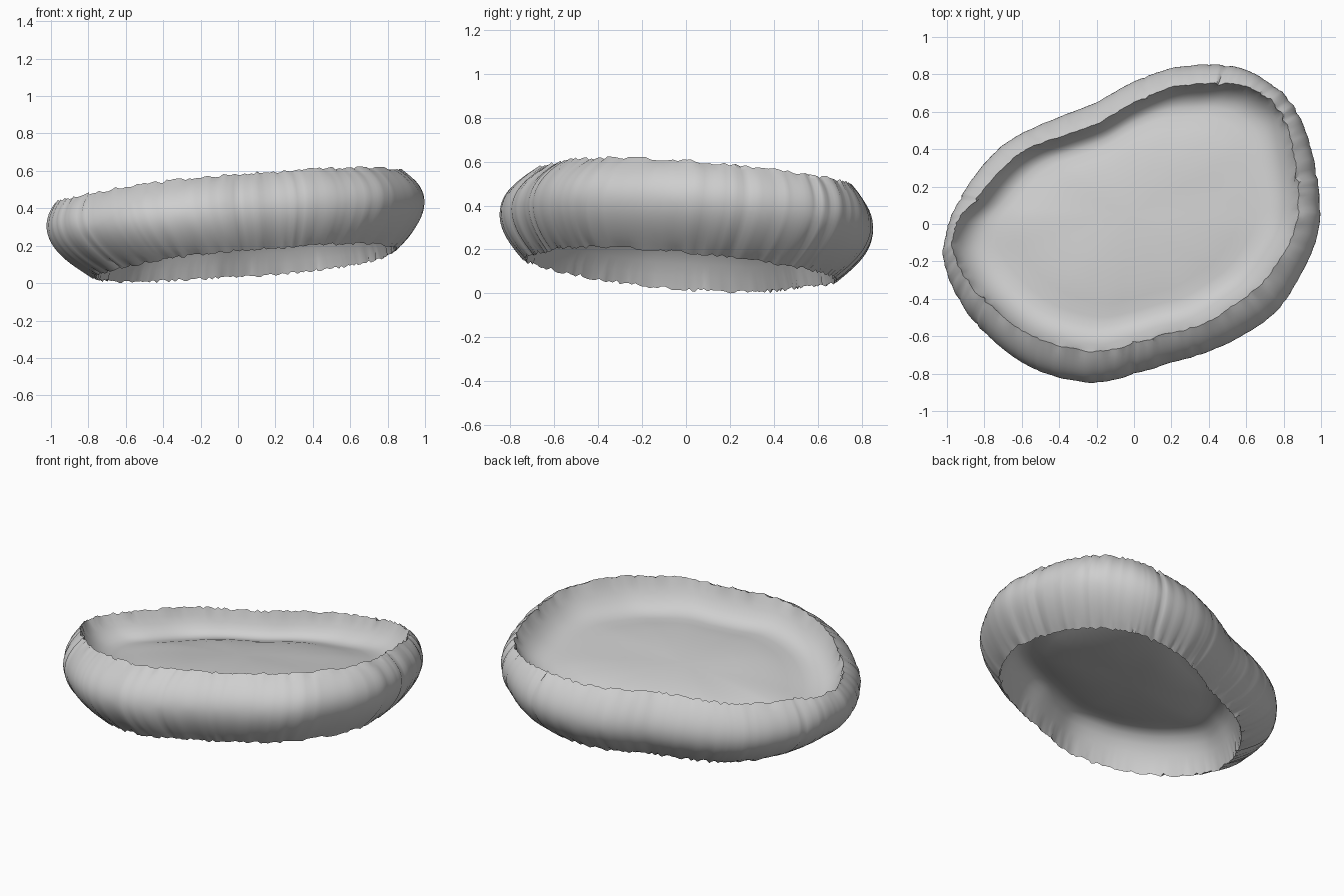
import bpy
import bmesh
import math
import random
from mathutils import Vector, noise

random.seed(4)
if "Cube" in bpy.data.objects:
    bpy.data.objects.remove(bpy.data.objects["Cube"], do_unlink=True)

# Widest outline and upper rim, clockwise from the left side (+x)
OUTLINE = [(.99, .15), (.97, -.1), (.8, -.42), (.62, -.57), (.4, -.68), (.2, -.74),
           (0, -.8), (-.2, -.845), (-.4, -.82), (-.6, -.74), (-.8, -.58), (-.93, -.4),
           (-1, -.2), (-.97, 0), (-.9, .17), (-.75, .37), (-.6, .48), (-.4, .57),
           (-.2, .65), (0, .76), (.2, .83), (.4, .85), (.57, .83), (.72, .75),
           (.85, .63), (.94, .42)]
UPPER_RIM = [(.88, .15), (.85, -.06), (.7, -.3), (.54, -.43), (.36, -.54), (.17, -.59),
             (0, -.64), (-.2, -.68), (-.4, -.65), (-.6, -.57), (-.78, -.43), (-.9, -.29),
             (-.97, -.13), (-.94, .02), (-.83, .15), (-.68, .32), (-.55, .41), (-.38, .47),
             (-.19, .54), (0, .65), (.2, .73), (.38, .75), (.53, .75), (.66, .71),
             (.79, .6), (.85, .4)]
LOWER_RIM = [(.81 * x + .04, .84 * y - .03) for x, y in OUTLINE]
STEPS = 10
WALL_ROWS = 20

# Skin: share of the rim size, depth below the rim; a steep edge, a moat and a low dome
SKIN = [(.98, .04), (.95, .08), (.915, .115), (.87, .14), (.82, .153), (.75, .152),
        (.65, .138), (.52, .124), (.35, .115), (.18, .11)]
FOLDS = [15, 17, 34, 38, 60, 86, -64, -90, -143, -147, -156, 172]


def smooth_loop(points):
    """Closed Catmull-Rom curve through the points."""
    pts = [Vector(p) for p in points]
    out = []
    for i in range(len(pts)):
        a, b, c, d = (pts[(i + k) % len(pts)] for k in (-1, 0, 1, 2))
        for s in range(STEPS):
            t = s / STEPS
            out.append((2 * b + (c - a) * t + (2 * a - 5 * b + 4 * c - d) * t * t
                        + (3 * b - a - 3 * c + d) * t ** 3) / 2)
    return out


# Levels: loop, height, tilt
BOTTOM = (smooth_loop(LOWER_RIM), .1, .107)
MIDDLE = (smooth_loop(OUTLINE), .32, .11)
TOP = (smooth_loop(UPPER_RIM), .522, .1)


def blend(b, m, u, t):
    """Quadratic through three values, t from -1 to 1."""
    return b * (t * (t - 1) / 2) + m * (1 - t * t) + u * (t * (t + 1) / 2)


def wall_level(t):
    loop = [blend(b, m, u, t) for b, m, u in zip(BOTTOM[0], MIDDLE[0], TOP[0])]
    return (loop, blend(BOTTOM[1], MIDDLE[1], TOP[1], t),
            blend(BOTTOM[2], MIDDLE[2], TOP[2], t))


count = len(OUTLINE) * STEPS
jag = [random.uniform(-.008, .008) for _ in range(count)]
pleat = [random.uniform(-.003, .003) for _ in range(count)]


def fold_depth(p):
    """Narrow creases at a few places around the wall."""
    angle = math.degrees(math.atan2(p.y, p.x))
    return sum(.011 * math.exp(-((angle - f) / .8) ** 2) for f in FOLDS)


def ring(bm, level, share=1, rise=0, wrinkle=0, ragged=0):
    loop, height, tilt = level
    middle = sum(loop, Vector((0, 0))) / count
    verts = []
    for i, p in enumerate(loop):
        q = MIDDLE[0][i]
        soft = noise.noise(Vector((q.x, q.y, 0)) * 14)
        k = 1 + wrinkle * (pleat[i] + .006 * soft - fold_depth(q))
        x, y = middle + (p - middle) * k * share
        z = height + rise + tilt * (x - y) + ragged * jag[i]
        if share < 1:
            z += .012 * noise.noise(Vector((x * 3, y * 3, height)))
        verts.append(bm.verts.new((x, y, z)))
    return verts


def bridge(bm, low, high):
    for i in range(count):
        j = (i + 1) % count
        bm.faces.new((low[i], low[j], high[j], high[i]))


def skin(bm, rim, level, scale):
    """Dished skin running inwards from a rim."""
    last = rim
    for share, depth in SKIN:
        row = ring(bm, level, share, scale * depth)
        bridge(bm, last, row)
        last = row
    centre = sum((v.co for v in last), Vector()) / count
    hub = bm.verts.new(centre)
    for i in range(count):
        bm.faces.new((last[i], last[(i + 1) % count], hub))


bm = bmesh.new()

# Bulging pleated wall with ragged rims
rows = []
for r in range(WALL_ROWS + 1):
    t = 2 * r / WALL_ROWS - 1
    rows.append(ring(bm, wall_level(t), wrinkle=.5 + abs(t), ragged=abs(t) ** 8))
for low, high in zip(rows, rows[1:]):
    bridge(bm, low, high)

# Dished upper and lower skins, the lower one deeper
skin(bm, rows[-1], TOP, -1)
skin(bm, rows[0], BOTTOM, 1.4)

# Stand on the ground
floor = min(v.co.z for v in bm.verts)
bmesh.ops.translate(bm, verts=bm.verts, vec=(0, 0, -floor))
bmesh.ops.recalc_face_normals(bm, faces=bm.faces)
mesh = bpy.data.meshes.new("dished_disc")
bm.to_mesh(mesh)
bm.free()

disc = bpy.data.objects.new("dished_disc", mesh)
bpy.context.collection.objects.link(disc)

# Plain grey
grey = bpy.data.materials.new("light_grey")
grey.use_nodes = True
colour = (.62, .62, .62, 1)
grey.diffuse_color = colour
grey.node_tree.nodes["Principled BSDF"].inputs["Base Color"].default_value = colour
mesh.materials.append(grey)

bpy.ops.object.select_all(action='DESELECT')
disc.select_set(True)
bpy.context.view_layer.objects.active = disc
bpy.ops.object.shade_smooth_by_angle(angle=math.radians(50))
